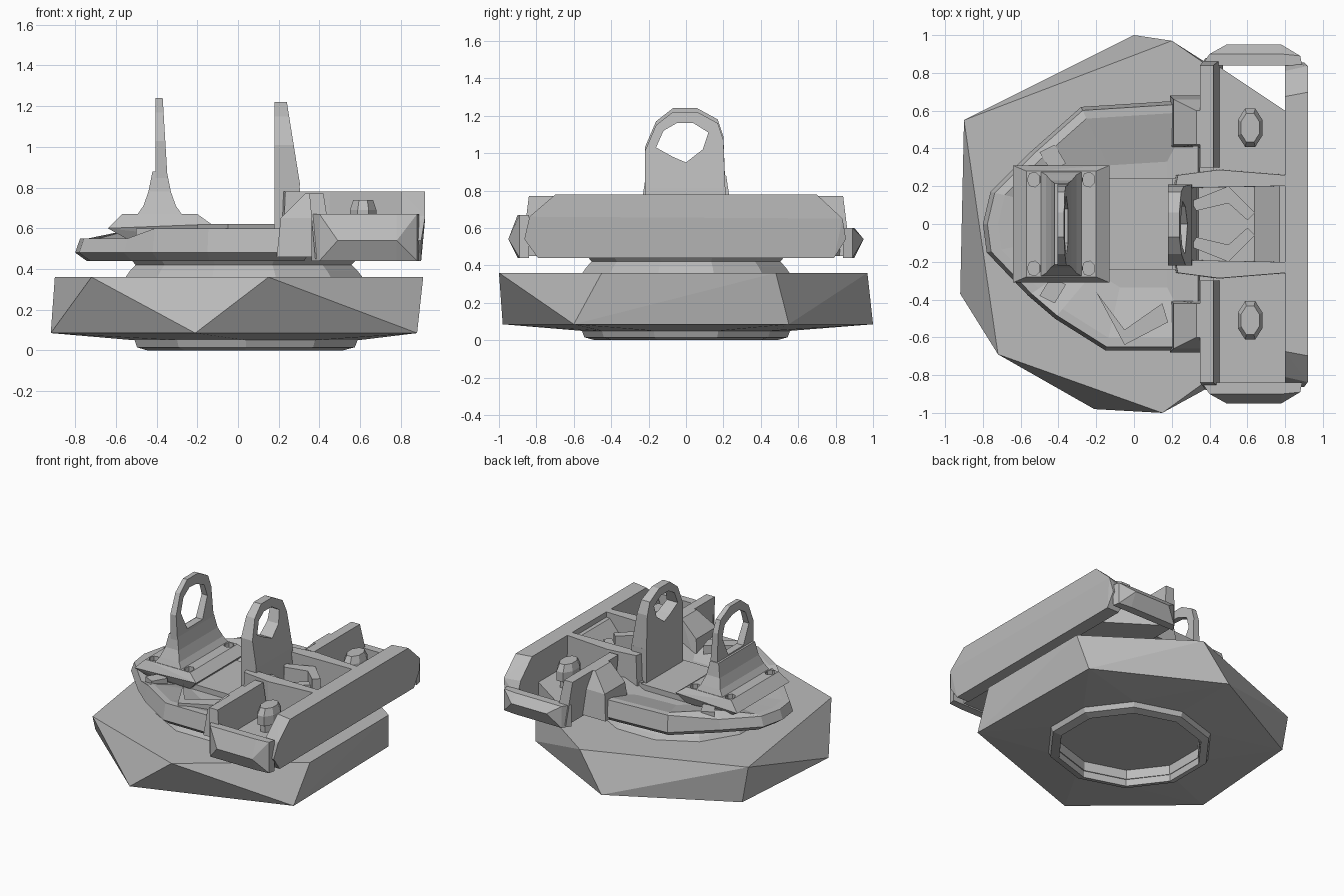
import bpy, bmesh, math

cube = bpy.data.objects.get("Cube")
if cube:
    bpy.data.objects.remove(cube, do_unlink=True)

grey = bpy.data.materials.new("plain grey")
grey.use_nodes = True
grey.diffuse_color = (0.5, 0.5, 0.5, 1)
grey.node_tree.nodes["Principled BSDF"].inputs["Base Color"].default_value = grey.diffuse_color


def finish(name, bm):
    bmesh.ops.recalc_face_normals(bm, faces=bm.faces[:])
    mesh = bpy.data.meshes.new(name)
    bm.to_mesh(mesh)
    bm.free()
    mesh.materials.append(grey)
    obj = bpy.data.objects.new(name, mesh)
    bpy.context.collection.objects.link(obj)
    return obj


def hull(name, points):
    bm = bmesh.new()
    for p in points:
        bm.verts.new(p)
    res = bmesh.ops.convex_hull(bm, input=bm.verts[:])
    junk = {v for v in res["geom_interior"] + res["geom_unused"] if isinstance(v, bmesh.types.BMVert)}
    bmesh.ops.delete(bm, geom=list(junk), context="VERTS")
    bmesh.ops.dissolve_limit(bm, angle_limit=0.02, verts=bm.verts[:], edges=bm.edges[:])
    return finish(name, bm)


def loft(name, rings, closed=False):
    bm = bmesh.new()
    loops = [[bm.verts.new(p) for p in ring] for ring in rings]
    pairs = list(zip(loops, loops[1:]))
    if closed:
        pairs.append((loops[-1], loops[0]))
    else:
        bm.faces.new(loops[0])
        bm.faces.new(loops[-1])
    n = len(loops[0])
    for a, b in pairs:
        for i in range(n):
            j = (i + 1) % n
            bm.faces.new((a[i], a[j], b[j], b[i]))
    return finish(name, bm)


def ring(outline, scale, z):
    return [(x * scale, y * scale, z) for x, y in outline]


def prism(name, outline, z0, z1, top=1):
    """Upright prism, optionally shrinking towards its top about its middle."""
    cx = sum(p[0] for p in outline) / len(outline)
    cy = sum(p[1] for p in outline) / len(outline)
    upper = [(cx + (x - cx) * top, cy + (y - cy) * top, z1) for x, y in outline]
    return loft(name, [ring(outline, 1, z0), upper])


def rect(x0, x1, y0, y1):
    return [(x0, y0), (x1, y0), (x1, y1), (x0, y1)]


def flip(outline, s):
    return [(x, y * s) for x, y in outline]


def polygon(cx, cy, rx, ry, sides):
    return [(cx + rx * math.cos(math.tau * (i + .5) / sides),
             cy + ry * math.sin(math.tau * (i + .5) / sides)) for i in range(sides)]


def cut(obj, cutter):
    mod = obj.modifiers.new("cut", "BOOLEAN")
    mod.object, mod.solver = cutter, "EXACT"
    bpy.context.view_layer.objects.active = obj
    bpy.ops.object.modifier_apply(modifier=mod.name)
    bpy.data.objects.remove(cutter, do_unlink=True)


# Faceted base, slightly bulging below, with a shallow recess
base_top = [(-.9, .55), (-.72, -.69), (.15, -1), (.91, -.45), (.91, .48), (.2, .97)]
base_low = [(-.85, .55), (-.92, -.37), (-.21, -.98), (.88, -.6), (.86, .55), (0, 1)]
lip = polygon(.04, 0, .58, .56, 10)
base = hull("base", ring(base_top, 1, .36) + ring(base_low, 1, .085) + ring(lip, 1, .05))
cut(base, prism("recess", polygon(.035, 0, .5, .48, 10), 0, .12))
loft("base_lip", [ring(lip, 1, .06), ring(lip, .97, .015), ring(lip, .87, 0), ring(lip, .87, .1)], True)

# Narrow bearing between base and tray
bearing = polygon(.03, 0, .61, .58, 12)
loft("bearing", [ring(bearing, 1, .35), ring(bearing, .95, .39), ring(bearing, .9, .42), ring(bearing, .96, .46)])

# Tray with a rim sloping gently inwards, lower at the back
tray = [(-.8, 0), (-.76, .17), (-.55, .38), (-.28, .62), (.35, .66), (.35, -.67),
        (-.15, -.67), (-.42, -.5), (-.56, -.38), (-.78, -.15)]
rings = [ring(tray, .93, .44), ring(tray, 1, .48), ring(tray, .97, .6),
         ring(tray, .9, .6), ring(tray, .5, .53)]
loft("tray", [[(x, y, min(z, .55) if x < -.5 else z) for x, y, z in r] for r in rings])
prism("tray_block", rect(-.55, .2, -.24, .24), .5, .57)
for s in (1, -1):
    prism("tray_rib", flip([(-.5, .38), (-.42, .42), (-.36, .32), (-.44, .28)], s), .5, .6)
prism("tray_fin", [(-.2, -.36), (-.05, -.56), (.15, -.42), (.18, -.52), (-.05, -.64)], .5, .62)

# Rear mounting plate, holes and flared foot
plate = [(-.55, .55), (-.2, .55), (-.13, .62), (-.2, .67), (-.57, .67), (-.64, .6)]
mount = hull("mount_plate", [(x, s * (.31 if .56 < z < .66 else .28), z)
                             for x, z in plate for s in (1, -1)])
for x in (-.53, -.24):
    for s in (1, -1):
        cut(mount, prism("hole", polygon(x, s * .235, .035, .04, 7), .59, .8))
foot = [(.115, .28, .66), (.08, .26, .71), (.055, .23, .78), (.035, .215, .88)]
loft("mount_foot", [[(x - .385, y, z) for x, y in rect(-a, a, -b, b)] for a, b, z in foot])

# Two upright loops, the front one solid lower down
arch = [(-.22, .82), (-.22, 1.02), (-.16, 1.16), (-.07, 1.23), (.06, 1.23),
        (.17, 1.17), (.2, 1.08), (.21, .82)]
rear_eye = [(-.1, .88), (-.165, 1.02), (-.125, 1.12), (-.05, 1.165), (.03, 1.16),
            (.12, 1.12), (.15, 1.03), (.08, .88)]
front_eye = [(-.07, .99), (-.16, 1.04), (-.12, 1.13), (-.05, 1.17), (.04, 1.17),
             (.12, 1.12), (.09, 1.03), (0, .96)]


def loop_post(name, eye, x0, x1, lean, lift):
    def side(points, x, k):
        return [(x + k * (1.23 - z), y, z + lift) for y, z in points]
    loft(name, [side(arch, x0, 0), side(arch, x1, lean), side(eye, x1, lean), side(eye, x0, 0)], True)


loop_post("rear_loop", rear_eye, -.405, -.37, .06, .01)
loop_post("front_loop", front_eye, .18, .24, .16, -.01)
hull("front_post", [(x, y, z) for x0, x1, z in ((.18, .34, .55), (.18, .3, .82))
                    for x in (x0, x1) for y in (-.22, .21)])

# Front bumper bar
side = [(-.96, .54), (-.88, .44), (.88, .44), (.95, .54), (.9, .65), (.75, .78), (-.75, .78), (-.9, .66)]
hull("bumper", [(x, y * (.93 if x > .9 else .9), z) for y, z in side
                for x in (.8, .92 if z > .6 else .9)])

for s, rim in ((1, .6), (-1, .67)):
    # Pocket end wall, inner wall, floor and knob
    end = flip([(.36, .84), (.4, .9), (.49, .95), (.78, .95), (.88, .89), (.89, .84)], s)
    hull("pocket_end", ring(end, 1, .54) + [(x, s * min(abs(y), .9), z) for x, y in end for z in (.44, rim)])
    hull("pocket_inner_wall", ring(flip(rect(.38, .47, .3, .88), s), 1, .45)
         + ring(flip(rect(.35, .42, .3, .84), s), 1, .77))
    corner = (.8, .6) if s > 0 else (.8, .84)
    prism("pocket_floor", flip([(.42, .25), (.82, .25), corner, (.44, .84)], s), .45, .56)
    knob = polygon(.615, s * .51, .07, .11, 8)
    prism("knob_stem", polygon(.615, s * .51, .05, .08, 8), .55, .66)
    prism("knob", knob, .62, .69)
    prism("knob_cap", knob, .69, .74, .75)
    # Shoulder joining pocket to tray
    hull("shoulder", ring(flip(rect(.19, .42, .4, .68), s), 1, .46)
         + ring(flip(rect(.21, .4, .42, .66), s), 1, .65)
         + ring(flip(rect(.33, .4, .42, .6), s), 1, .77))
    # Ridge beside the central bay
    ridge = flip([(.2, .17), (.3, .19), (.82, .2), (.82, .26), (.45, .29), (.22, .26)], s)
    prism("bay_ridge", ridge, .46, .78, .95)
    # Angled strut inside the bay
    prism("bay_strut", flip([(.3, .12), (.5, .2), (.64, .06), (.6, .02), (.5, .11), (.33, .07)], s), .5, .72)

# Central bay floor and rear face of the bumper
prism("bay_floor", rect(.2, .82, -.24, .24), .44, .58)
hull("bay_wedge", ring(rect(.62, .82, -.2, .2), 1, .56) + ring(rect(.77, .82, -.2, .2), 1, .74))
